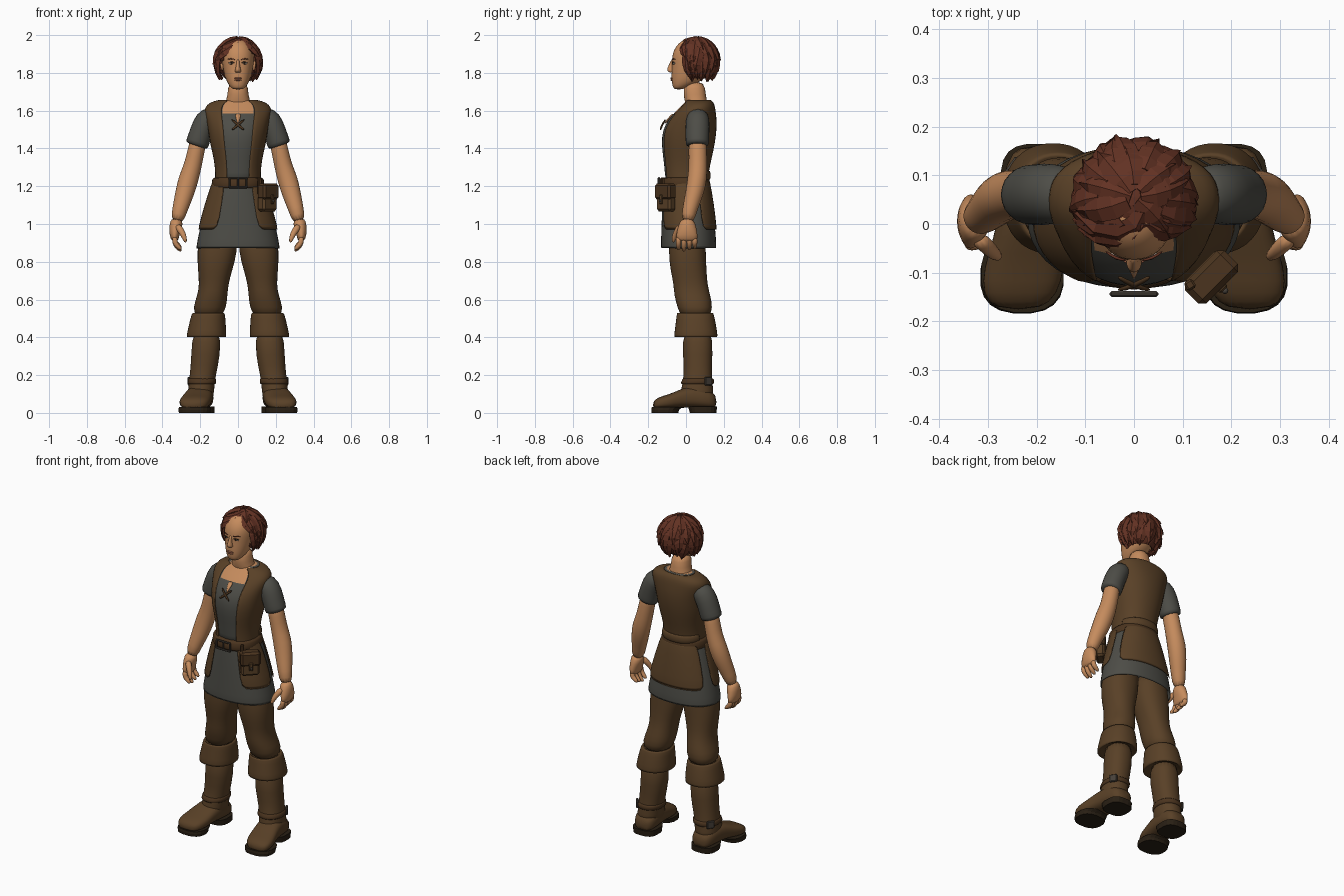
import bpy, bmesh, math, random
from math import sin, cos, radians
from mathutils import Vector, Matrix

random.seed(4)
cube = bpy.data.objects.get("Cube")
if cube:
    bpy.data.objects.remove(cube, do_unlink=True)


def material(name, r, g, b):
    m = bpy.data.materials.new(name)
    m.use_nodes = True
    m.diffuse_color = (r, g, b, 1)
    bsdf = m.node_tree.nodes["Principled BSDF"]
    bsdf.inputs["Base Color"].default_value = (r, g, b, 1)
    bsdf.inputs["Roughness"].default_value = 0.9
    return m


SKIN = material("skin", .56, .26, .11)
HAIR = material("auburn hair", .125, .032, .017)
LEATHER = material("brown leather", .10, .052, .02)
CLOTH = material("grey cloth", .075, .074, .063)
SOLE = material("dark sole", .022, .014, .007)
STRAP = material("strap leather", .07, .034, .013)
METAL = material("dark metal", .06, .05, .04)
LIP = material("lips", .36, .13, .07)
WHITE = material("eye white", .5, .42, .34)
DARK = material("eye dark", .03, .015, .008)


def finish(name, bm, mats, smooth=1, thick=0, bevel=0):
    bmesh.ops.recalc_face_normals(bm, faces=bm.faces[:])
    me = bpy.data.meshes.new(name)
    bm.to_mesh(me)
    bm.free()
    ob = bpy.data.objects.new(name, me)
    bpy.context.collection.objects.link(ob)
    for m in mats if isinstance(mats, list) else [mats]:
        me.materials.append(m)
    if thick:
        ob.modifiers.new("thickness", 'SOLIDIFY').thickness = thick
    if bevel:
        ob.modifiers.new("bevel", 'BEVEL').width = bevel
    if smooth:
        sub = ob.modifiers.new("smooth", 'SUBSURF')
        sub.levels = sub.render_levels = smooth
        for p in me.polygons:
            p.use_smooth = True
    return ob


def skin_rings(name, rings, mats, cols=None, caps=True, rule=None, **kw):
    """Bridge equal rings of points; cols limits which columns are kept."""
    bm = bmesh.new()
    vs = [[bm.verts.new(p) for p in r] for r in rings]
    n = len(rings[0])
    for a, b in zip(vs, vs[1:]):
        for i in range(n) if cols is None else cols:
            j = (i + 1) % n
            bm.faces.new((a[i], a[j], b[j], b[i]))
    if caps and cols is None:
        bm.faces.new(vs[0])
        bm.faces.new(vs[-1])
    bmesh.ops.delete(bm, geom=[v for v in bm.verts if not v.link_faces], context='VERTS')
    if rule:
        for f in bm.faces:
            f.material_index = rule(f.calc_center_median())
    return finish(name, bm, mats, **kw)


def loft(name, rows, mats, axis='z', sx=1, grow=0, e=.9, n=20, **kw):
    """Rows hold position, centre x, half width, and low and high depth."""
    rings = []
    for t, c, r, lo, hi in rows:
        ring = []
        for i in range(n):
            a = 2 * math.pi * (i + .5) / n
            u, v = [math.copysign(abs(q) ** e, q) for q in (cos(a), sin(a))]
            x = sx * (c + (r + grow) * u)
            d = (lo + hi) / 2 + ((hi - lo) / 2 + grow) * v
            ring.append((x, d, t) if axis == 'z' else (x, t, d))
        rings.append(ring)
    return skin_rings(name, rings, mats, **kw)


def tube(name, path, mat, sx=1, n=12, **kw):
    """Path points hold x, y, z, radius across and radius along y."""
    pts = [Vector(p[:3]) for p in path]
    rings = []
    for i, p in enumerate(path):
        t = pts[min(i + 1, len(pts) - 1)] - pts[max(i - 1, 0)]
        side = Vector((t.z, 0, -t.x)).normalized()
        fwd = side.cross(t).normalized()
        ring = [pts[i] + side * p[3] * cos(2 * math.pi * k / n) + fwd * p[4] * sin(2 * math.pi * k / n)
                for k in range(n)]
        rings.append([(sx * q.x, q.y, q.z) for q in ring])
    return skin_rings(name, rings, mat, **kw)


def box(name, loc, size, mat, turn=0, bevel=.004):
    bm = bmesh.new()
    bmesh.ops.create_cube(bm, size=1, matrix=Matrix.Translation(loc) @ Matrix.Rotation(radians(turn), 4, 'Z')
                          @ Matrix.Diagonal((*size, 1)))
    return finish(name, bm, mat, smooth=0, bevel=bevel)


def ball(name, loc, size, mat):
    bm = bmesh.new()
    bmesh.ops.create_uvsphere(bm, u_segments=12, v_segments=8, radius=1,
                              matrix=Matrix.Translation(loc) @ Matrix.Diagonal((*size, 1)))
    return finish(name, bm, mat)


# Torso: shirt with a skin neckline, open-fronted vest over it
torso = [(1.2, 0, .118, -.112, .11), (1.27, 0, .112, -.112, .112), (1.35, 0, .122, -.122, .13),
         (1.43, 0, .143, -.132, .148), (1.5, 0, .152, -.125, .156), (1.55, 0, .162, -.096, .156),
         (1.585, 0, .17, -.066, .152), (1.615, 0, .172, -.036, .148), (1.645, 0, .145, -.004, .14),
         (1.66, 0, .085, .004, .12)]
loft("shirt", torso, [CLOTH, SKIN], rule=lambda c: int(c.z > 1.57 and c.y < .03 and abs(c.x) < .08 or c.z > 1.655))
loft("vest", torso, LEATHER, grow=.008, cols=[i for i in range(20) if i not in (13, 14, 15)], thick=.01)
tube("neck_slit", [(0, -.064, 1.585, .018, .006), (0, -.09, 1.56, .012, .006), (0, -.113, 1.53, .002, .004)], SKIN)
for s in (1, -1):
    tube("vest_lace", [(-.036, -.106, 1.555, .007, .006), (0, -.128, 1.525, .008, .006),
                       (.036, -.136, 1.495, .007, .006)], STRAP, sx=s, n=6)

# Skirt with three leather overpanels
skirt = [(1.24, 0, .125, -.12, .118), (1.1, 0, .172, -.128, .142), (.965, 0, .208, -.132, .158),
         (.868, 0, .226, -.136, .164)]
loft("skirt", skirt, CLOTH, caps=False, thick=.006)
for name, cols in (("left_panel", range(16, 20)), ("right_panel", range(9, 13)), ("back_panel", range(1, 8))):
    loft(name, skirt[:3], LEATHER, grow=.009, cols=cols, thick=.008)
loft("belt", [(z, 0, .134 + w, -.128 - w, .122 + w) for z, w in ((1.185, .006), (1.195, .01), (1.24, .004), (1.25, 0))],
     STRAP)
loft("waist_band", [(1.23, 0, .122, -.1, .128), (1.255, 0, .13, -.1, .135), (1.285, 0, .12, -.1, .128)], LEATHER,
     cols=range(0, 9), thick=.01)
for z in (1.193, 1.243):
    box("buckle_bar", (0, -.144, z), (.1, .012, .01), METAL)
for x in (-.045, 0, .045):
    box("buckle_post", (x, -.144, 1.218), (.01, .012, .055), METAL)

# Belt pouch, turned outward
box("pouch", (.155, -.105, 1.135), (.105, .055, .135), LEATHER, 45, .012)
box("pouch_flap", (.159, -.109, 1.172), (.115, .062, .085), STRAP, 45, .012)
box("pouch_tab", (.182, -.132, 1.13), (.022, .01, .05), LEATHER, 45)
ball("pouch_stud", (.187, -.137, 1.122), (.007, .007, .007), METAL)
box("pouch_strap", (.115, -.125, 1.2), (.02, .02, .09), STRAP, 30)

for s, side in ((1, "left"), (-1, "right")):
    # Sleeve, arm and hand
    tube(side + "_sleeve", [(.12, .062, 1.59, .05, .055), (.172, .062, 1.55, .066, .066), (.198, .06, 1.48, .062, .066),
                            (.214, .06, 1.43, .064, .064), (.221, .06, 1.41, .064, .062)], CLOTH, s)
    tube(side + "_arm", [(.2, .06, 1.48, .045, .048), (.222, .062, 1.39, .047, .05), (.238, .063, 1.31, .048, .05),
                         (.262, .06, 1.24, .056, .054), (.283, .045, 1.16, .052, .05),
                         (.307, .02, 1.08, .042, .041), (.324, .008, 1.01, .036, .036)], SKIN, s)
    tube(side + "_palm", [(.322, .008, 1.03, .034, .036), (.33, .006, .985, .036, .05), (.338, .005, .94, .027, .06),
                          (.332, .005, .905, .017, .058)], SKIN, s)
    for k, y in enumerate((-.04, -.011, .018, .046)):
        d = .008 * abs(k - 1)
        tube(side + "_finger", [(.335, y, .935, .016, .016), (.335, y, .9, .016, .016),
                                (.32, y, .875 + d, .015, .014), (.298, y, .855 + d, .008, .009)], SKIN, s, n=8)
    tube(side + "_thumb", [(.325, -.025, .995, .022, .02), (.298, -.05, .96, .018, .017),
                           (.284, -.064, .93, .015, .014), (.276, -.068, .9, .007, .008)], SKIN, s, n=8)
    # Trousers, boot cuff and boot
    loft(side + "_trouser_leg", [(1, .1, .1, -.085, .105), (.85, .11, .109, -.095, .105), (.75, .122, .09, -.082, .11),
                                 (.68, .128, .078, -.066, .114), (.62, .136, .08, -.064, .13),
                                 (.56, .15, .09, -.045, .142), (.5, .158, .07, -.03, .13)], LEATHER, sx=s)
    loft(side + "_boot_cuff", [(.5, .158, .06, -.03, .12), (.535, .156, .08, -.046, .142), (.525, .157, .09, -.05, .148),
                               (.47, .162, .098, -.056, .16), (.405, .167, .108, -.066, .17),
                               (.395, .167, .103, -.06, .165), (.42, .167, .07, -.02, .14)], LEATHER, sx=s)
    loft(side + "_boot_shaft", [(.46, .166, .078, -.02, .145), (.3, .17, .077, -.018, .14), (.2, .187, .069, -.008, .137),
                                (.12, .196, .07, -.03, .145), (.05, .2, .07, -.03, .15)], LEATHER, sx=s)
    loft(side + "_boot_foot", [(.162, .196, .04, .025, .09), (.13, .197, .068, .022, .12), (.04, .202, .073, .026, .15),
                               (-.03, .213, .076, .028, .125), (-.09, .226, .084, .02, .098),
                               (-.145, .234, .078, .02, .085), (-.176, .238, .048, .02, .06)],
         LEATHER, axis='y', sx=s, e=.75)
    loft(side + "_front_sole", [(0, .23, .084, -.182, -.04), (.016, .23, .086, -.184, -.036), (.03, .229, .085, -.182, -.02)],
         SOLE, sx=s, e=.8, smooth=0)
    loft(side + "_heel", [(0, .199, .074, .02, .162), (.035, .199, .075, .01, .165)], SOLE, sx=s, e=.7, smooth=0)
    loft(side + "_ankle_strap", [(.15, .192, .072, -.026, .145), (.155, .192, .077, -.03, .15), (.18, .189, .076, -.02, .149),
                                 (.185, .189, .071, -.015, .144)], STRAP, sx=s)
    box(side + "_ankle_buckle", (s * .25, .118, .168), (.014, .045, .045), METAL, s * 35)
    # Face details and ears
    ball(side + "_eye", (s * .034, -.063, 1.851), (.015, .009, .007), WHITE)
    ball(side + "_iris", (s * .034, -.07, 1.851), (.006, .004, .006), DARK)
    tube(side + "_eyelid", [(.017, -.071, 1.853, .003, .003), (.034, -.072, 1.86, .003, .004),
                            (.053, -.061, 1.853, .002, .003)], DARK, s, n=6)
    tube(side + "_brow", [(.014, -.075, 1.869, .003, .003), (.038, -.071, 1.878, .004, .004),
                          (.06, -.055, 1.87, .002, .003)], HAIR, s, n=6)
    ball(side + "_ear", (s * .085, .045, 1.835), (.012, .022, .033), SKIN)

# Neck, head and face
loft("neck", [(1.59, 0, .08, .01, .12), (1.64, 0, .07, -.005, .115), (1.68, 0, .054, -.014, .105),
              (1.76, 0, .054, -.015, .1)], SKIN)
loft("head", [(1.712, 0, .024, -.06, -.02), (1.725, 0, .042, -.071, .01), (1.755, 0, .061, -.076, .08),
              (1.79, 0, .073, -.078, .12), (1.84, 0, .083, -.075, .148), (1.88, 0, .087, -.076, .155),
              (1.92, 0, .084, -.067, .15), (1.96, 0, .062, -.04, .125), (1.98, 0, .03, 0, .08)], SKIN)
loft("nose", [(1.8, 0, .013, -.084, -.05), (1.808, 0, .019, -.1, -.05), (1.82, 0, .015, -.103, -.05),
              (1.845, 0, .009, -.09, -.05), (1.875, 0, .009, -.077, -.05)], SKIN, n=10)
ball("upper_lip", (0, -.076, 1.771), (.023, .007, .005), LIP)
ball("lower_lip", (0, -.075, 1.762), (.019, .008, .005), LIP)


# Hair: a close cap with layered pointed locks
def on_skull(az, pol, k):
    a, p = radians(az), radians(pol)
    return Vector((.118 * k * sin(p) * cos(a), .055 + .115 * k * sin(p) * sin(a), 1.867 + .122 * k * cos(p)))


bm = bmesh.new()
bmesh.ops.create_uvsphere(bm, u_segments=32, v_segments=20, radius=1)
for v in bm.verts:
    v.co = Vector((v.co.x * .112, .055 + v.co.y * .112, 1.867 + v.co.z * .12))
bare = [f for f in bm.faces for c in [f.calc_center_median()]
        if c.z < 1.765 or (c.y < .01 and abs(c.x - .02) < .95 * (1.975 - c.z))]
bmesh.ops.delete(bm, geom=bare, context='FACES')
finish("hair_cap", bm, HAIR, smooth=0, thick=.008)


def lock(az0, az1, pol0, pol1, width, lift):
    bm = bmesh.new()
    rows = []
    for i, w in enumerate((.7, 1, .95, .7, .12)):
        t = i / 4
        az, pol = az0 + (az1 - az0) * t, pol0 + (pol1 - pol0) * t
        k = 1 + lift * t
        mid = on_skull(az, pol, k + .05)
        along = on_skull(az + (az1 - az0) * .05, pol + (pol1 - pol0) * .05, k) - on_skull(az, pol, k)
        out = (mid - Vector((0, .055, 1.867))).normalized()
        side = along.cross(out).normalized() * width * w
        rows.append([bm.verts.new(p) for p in (mid - side - out * .009, mid, mid + side - out * .009)])
    for a, b in zip(rows, rows[1:]):
        for j in (0, 1):
            bm.faces.new((a[j], a[j + 1], b[j + 1], b[j]))
    finish("hair_lock", bm, HAIR, smooth=0, thick=.007)


for pol0, pol1, step, lift in ((8, 62, 40, .05), (35, 92, 26, .08), (62, 118, 22, .11), (88, 138, 20, .08)):
    az = -35 + pol0 / 8
    while az < 216 - pol0 / 8:
        jit = random.uniform(-6, 6)
        lock(az + jit, az + jit + random.uniform(-16, 16), pol0 + jit, pol1 + random.uniform(-6, 8),
             random.uniform(.022, .03), lift + random.uniform(0, .05))
        az += step
# Fringe swept from the parting to both sides
for a0, a1, p0, p1 in ((-70, -150, 30, 84), (-85, -160, 34, 96), (-60, -165, 18, 70), (-110, -168, 30, 105),
                       (-62, -28, 32, 84), (-45, -18, 26, 100), (-40, -8, 40, 112)):
    lock(a0, a1, p0, p1, .026, .1)
for s in (0, 180):
    for k in range(3):
        a = -30 + 14 * k
        lock(180 - a if s else a, 180 - a - 6 if s else a + 6, 70, 128 + 4 * k, .024, .16)
